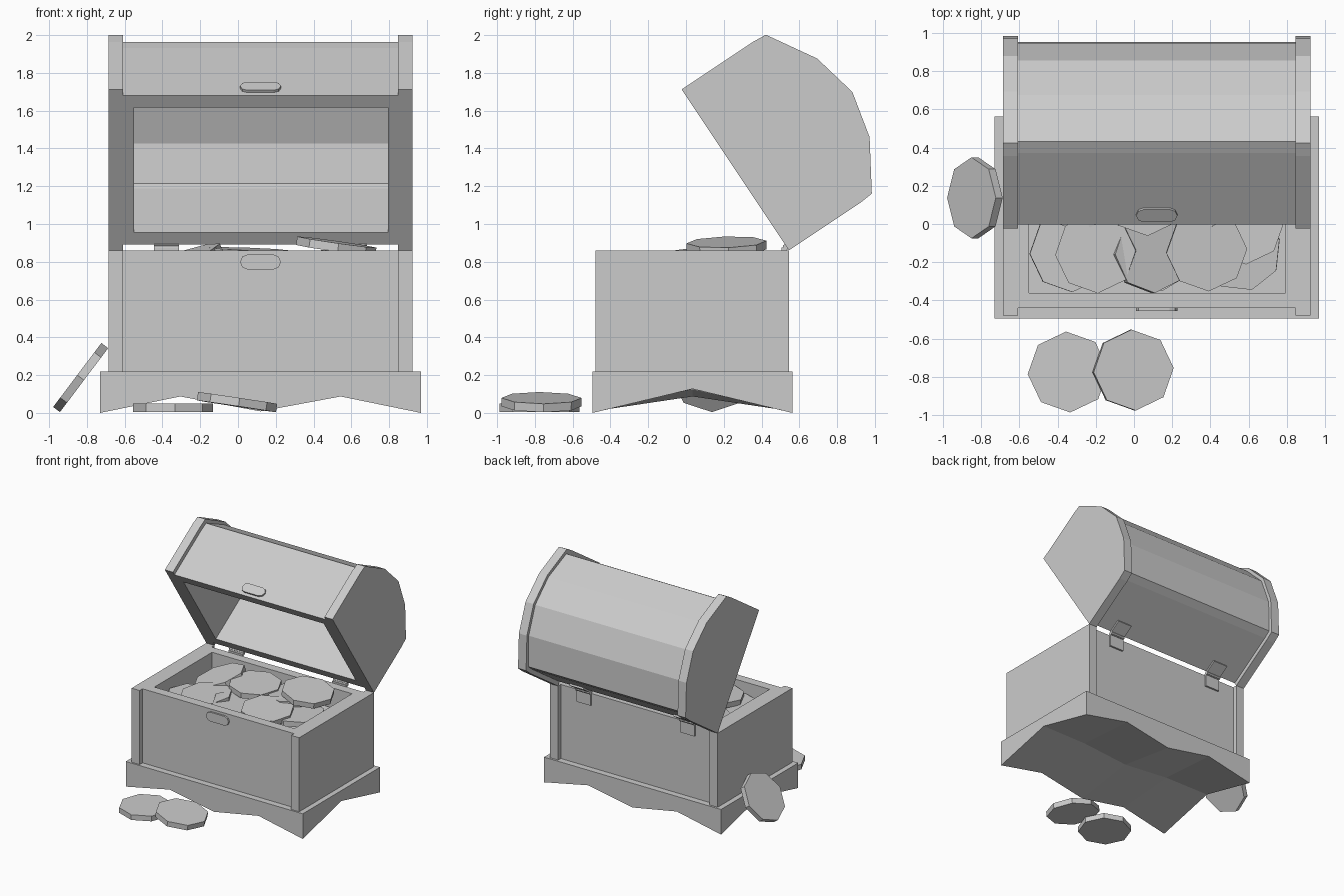
import bpy, bmesh, math
from mathutils import Vector, Matrix, Euler

if "Cube" in bpy.data.objects:
    bpy.data.objects.remove(bpy.data.objects["Cube"])

X0, X1, MID = -0.685, 0.923, 0.119      # chest ends and centre line
BAND, CAV = 0.077, 0.135                # end band width, cavity inset along x
ANG = math.radians(56.3)                # lid opening direction
HINGE = Vector((0, 0.545, 0.86))
U = Vector((0, -math.cos(ANG), math.sin(ANG)))   # along the lid rim, from the hinge
V = Vector((0, math.sin(ANG), math.cos(ANG)))    # from the rim to the lid top
XV, YV, ZV = Vector((1, 0, 0)), Vector((0, 1, 0)), Vector((0, 0, 1))


def finish(name, bm):
    bmesh.ops.recalc_face_normals(bm, faces=bm.faces[:])
    me = bpy.data.meshes.new(name)
    bm.to_mesh(me)
    bm.free()
    ob = bpy.data.objects.new(name, me)
    bpy.context.collection.objects.link(ob)
    return ob


def extrude(name, pts, a, b, origin, vec):
    """Extrude a 2D outline lying in the plane (a, b) at origin along vec."""
    bm = bmesh.new()
    f = bm.faces.new([bm.verts.new(origin + a * p + b * q) for p, q in pts])
    r = bmesh.ops.extrude_face_region(bm, geom=[f])
    bmesh.ops.translate(bm, vec=vec, verts=[v for v in r["geom"] if isinstance(v, bmesh.types.BMVert)])
    return finish(name, bm)


def shell(name, band, body, hollow, a, b, origin):
    """End bands, solid end walls and a hollow middle, all sharing one section."""
    spans = [("left_band", band, X0, X0 + BAND), ("left_wall", body, X0 + BAND, X0 + CAV),
             ("middle", hollow, X0 + CAV, X1 - CAV + 0.006),
             ("right_wall", body, X1 - CAV + 0.006, X1 - BAND), ("right_band", band, X1 - BAND, X1)]
    for part, pts, s, e in spans:
        extrude(name + "_" + part, pts, a, b, origin + XV * s, XV * (e - s))


def rect(a0, a1, b0, b1):
    return [(a0, b0), (a1, b0), (a1, b1), (a0, b1)]


def plate(hw, r, n=4):
    """Rounded bar outline for the clasps."""
    out = []
    for side, start in ((1, -90), (-1, 90)):
        for i in range(n + 1):
            t = math.radians(start + 180 * i / n)
            out.append((side * (hw - r) + r * math.cos(t), r * math.sin(t)))
    return out


# chest box
shell("box", rect(-0.48, 0.545, 0.2, 0.86), rect(-0.44, 0.508, 0.2, 0.86),
      [(-0.44, 0.2), (0.508, 0.2), (0.508, 0.86), (0.43, 0.86), (0.43, 0.6),
       (-0.36, 0.6), (-0.36, 0.86), (-0.44, 0.86)], YV, ZV, Vector())

# domed lid, drawn in rim coordinates
L = 1.0245


def dome(half):
    """Mirror half a section (hinge side to crown) across the lid."""
    return half + [(L - u, v) for u, v in reversed(half) if abs(u - L / 2) > 1e-4]


band = dome([(0, 0), (0, 0.455), (0.007, 0.532), (0.262, 0.688), (L / 2, 0.745)])
body = dome([(0.037, 0), (0.037, 0.45), (0.043, 0.518), (0.268, 0.662), (L / 2, 0.717)])
inner = dome([(0.115, 0), (0.115, 0.42), (0.122, 0.455), (0.29, 0.585), (L / 2, 0.635)])
shell("lid", band, body, body + inner[::-1], U, V, HINGE)

# clasps on box and lid
extrude("box_clasp", plate(0.108, 0.04), XV, ZV, Vector((MID, -0.435, 0.799)), YV * -0.02)
extrude("lid_clasp", plate(0.108, 0.04), XV, V, HINGE + XV * MID + U * 0.983 + V * 0.065, U * 0.02)

# hinges: two leaves and a pin
for side in (-1, 1):
    x = MID + side * 0.498
    o = XV * (x - 0.067)
    extrude("hinge_box_leaf", rect(0.505, 0.523, 0.76, 0.875), YV, ZV, o, XV * 0.134)
    extrude("hinge_lid_leaf", rect(0.022, 0.04, -0.01, 0.11), U, V, o + HINGE, XV * 0.134)
    pin = [(0.015 * math.cos(k * math.pi / 4), 0.015 * math.sin(k * math.pi / 4)) for k in range(8)]
    extrude("hinge_pin", pin, YV, ZV, o + Vector((0, 0.526, 0.874)), XV * 0.134)

# plinth with a scalloped underside: a 5 x 3 grid whose bottom is shaped
bm = bmesh.new()
xs = [MID + d for d in (-0.849, -0.425, 0, 0.425, 0.849)]
edge, middle = [0, 0.087, 0.008, 0.087, 0], [0.127, 0.125, 0.087, 0.125, 0.127]
low = [[bm.verts.new((x, y, z)) for x, z in zip(xs, zs)]
       for y, zs in ((-0.495, edge), (0.035, middle), (0.563, edge))]
for j in range(2):
    for i in range(4):
        bm.faces.new((low[j][i], low[j][i + 1], low[j + 1][i + 1], low[j + 1][i]))
r = bmesh.ops.extrude_face_region(bm, geom=bm.faces[:])
for v in r["geom"]:
    if isinstance(v, bmesh.types.BMVert):
        v.co.z = 0.218
for j in range(2):
    for i in range(4):
        q = (low[j][i], low[j][i + 1], low[j + 1][i + 1], low[j + 1][i])
        if not bm.faces.get(q):
            bm.faces.new(q)
finish("plinth", bm)


def coin(name, x, y, z, rx=0, ry=0, rz=0):
    bm = bmesh.new()
    bmesh.ops.create_cone(bm, cap_ends=True, segments=8, radius1=0.212, radius2=0.212, depth=0.045)
    rot = Euler([math.radians(k) for k in (rx, ry, rz)]).to_matrix().to_4x4()
    bmesh.ops.transform(bm, matrix=Matrix.Translation((x, y, z)) @ rot, verts=bm.verts[:])
    finish(name, bm)


# loose coins outside
coin("ground_coin", -0.345, -0.775, 0.027, rz=3)
coin("tilted_ground_coin", -0.005, -0.765, 0.057, ry=8.5, rz=3)
coin("leaning_coin", -0.833, 0.137, 0.187, ry=-53)

# coins on top of the heap
heap = [(-0.2, -0.15, 0.80, 3, -4), (0.38, -0.14, 0.82, 4, 3), (-0.335, -0.145, 0.74, 0, 3),
        (0.09, -0.15, 0.75, 0, 22), (0.575, 0.0, 0.79, 0, 0), (0.06, 0.15, 0.845, 2, 2),
        (0.52, 0.215, 0.882, 2, 8), (0.40, 0.2, 0.835, 0, -4), (-0.29, 0.17, 0.81, 6, -18)]
for x, y, z, rx, ry in heap:
    coin("heap_coin", x, y, z, rx, ry, 3)

# coins below them
for i in range(3):
    for y in (-0.14, 0.21):
        coin("lower_coin", MID + (i - 1) * 0.44, y, 0.66, (i - 1) * 5, 4 - i * 4, 8 * i)
